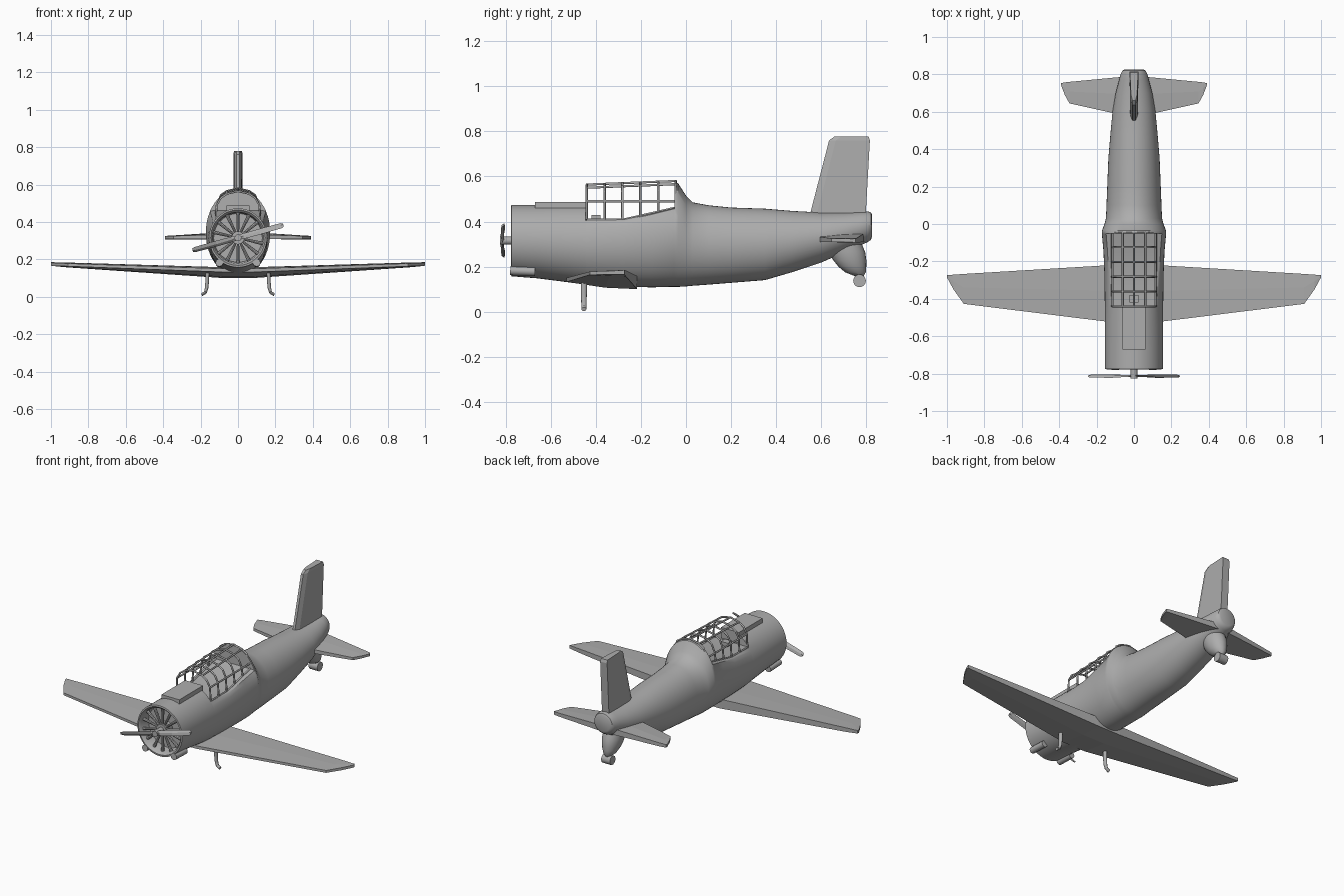
import bpy, bmesh, math
from mathutils import Vector, Matrix

if "Cube" in bpy.data.objects:
    bpy.data.objects.remove(bpy.data.objects["Cube"])

grey = bpy.data.materials.new("airframe_grey")
grey.diffuse_color = (0.42, 0.42, 0.42, 1)
grey.use_nodes = True
grey.node_tree.nodes["Principled BSDF"].inputs["Base Color"].default_value = grey.diffuse_color


def finish(name, bm, smooth=None):
    bmesh.ops.recalc_face_normals(bm, faces=bm.faces)
    me = bpy.data.meshes.new(name)
    bm.to_mesh(me)
    bm.free()
    ob = bpy.data.objects.new(name, me)
    bpy.context.collection.objects.link(ob)
    me.materials.append(grey)
    if smooth:
        bpy.ops.object.select_all(action='DESELECT')
        ob.select_set(True)
        bpy.context.view_layer.objects.active = ob
        bpy.ops.object.shade_smooth_by_angle(angle=math.radians(smooth))
    return ob


def loft(name, rings, smooth=None):
    bm = bmesh.new()
    vs = [[bm.verts.new(p) for p in r] for r in rings]
    n = len(vs[0])
    for a, b in zip(vs, vs[1:]):
        for i in range(n):
            j = (i + 1) % n
            bm.faces.new((a[i], a[j], b[j], b[i]))
    bm.faces.new(vs[0])
    bm.faces.new(vs[-1][::-1])
    return finish(name, bm, smooth)


def box(name, x, y, z):
    return loft(name, [[(x[0], y[i], z[0]), (x[1], y[i], z[0]), (x[1], y[i], z[1]), (x[0], y[i], z[1])]
                       for i in (0, 1)])


def rod(bm, a, b, r1, r2=None, seg=16):
    a, b = Vector(a), Vector(b)
    d = b - a
    m = Matrix.Translation((a + b) / 2) @ d.to_track_quat('Z', 'Y').to_matrix().to_4x4()
    bmesh.ops.create_cone(bm, cap_ends=True, segments=seg, radius1=r1,
                          radius2=r1 if r2 is None else r2, depth=d.length, matrix=m)


def tubes(name, paths, r):
    cu = bpy.data.curves.new(name, 'CURVE')
    cu.dimensions = '3D'
    cu.bevel_depth = r
    cu.bevel_resolution = 1
    cu.use_fill_caps = True
    for pts in paths:
        s = cu.splines.new('POLY')
        s.points.add(len(pts) - 1)
        for p, q in zip(s.points, pts):
            p.co = (*q, 1)
    cu.materials.append(grey)
    ob = bpy.data.objects.new(name, cu)
    bpy.context.collection.objects.link(ob)


# fuselage: ellipses (y, half width, bottom, top, height clamp for the open cockpit)
secs = [
    (-.70, .13, .185, .445, 1), (-.765, .137, .178, .452, 1), (-.777, .146, .168, .464, 1),
    (-.775, .155, .157, .473, 1), (-.66, .156, .148, .473, 1), (-.55, .156, .134, .474, 1),
    (-.445, .156, .12, .475, 1), (-.444, .156, .12, .475, .408), (-.28, .158, .11, .50, .408),
    (-.15, .163, .108, .54, .436), (-.051, .172, .11, .572, .46), (-.05, .172, .11, .575, 1),
    (-.035, .171, .11, .57, 1), (.0, .158, .112, .515, 1), (.03, .15, .115, .485, 1),
    (.1, .147, .12, .472, 1), (.2, .143, .128, .462, 1), (.35, .137, .14, .457, 1),
    (.47, .127, .175, .447, 1), (.6, .115, .218, .44, 1), (.7, .098, .262, .44, 1),
    (.77, .08, .292, .443, 1), (.805, .07, .308, .445, 1), (.82, .062, .318, .441, 1),
    (.826, .05, .332, .43, 1)]
rings = []
for y, w, b, t, c in secs:
    rings.append([(w * math.sin(k * math.tau / 48), y,
                   min(c, (b + t) / 2 + (t - b) / 2 * math.cos(k * math.tau / 48))) for k in range(48)])
loft("fuselage", rings, 35)

# radial engine with spokes
bm = bmesh.new()
C = Vector((0, 0, .315))
rod(bm, C + Vector((0, -.76, 0)), C + Vector((0, -.695, 0)), .035, seg=24)
for k in range(14):
    a = (k + .5) * math.tau / 14
    d = Vector((math.cos(a), 0, math.sin(a)))
    o = C + Vector((0, -.745, 0))
    rod(bm, o + d * .025, o + d * .14, .006, .010, 8)
finish("engine_spokes", bm, 35)

# propeller shaft and twisted two-blade propeller
bm = bmesh.new()
rod(bm, C + Vector((0, -.825, 0)), C + Vector((0, -.69, 0)), .018, seg=20)
finish("propeller_shaft", bm, 35)
rot = Matrix.Rotation(math.radians(-15.5), 3, 'Y')
rings = []
for x, h in ((-.252, .010), (-.24, .016), (-.12, .018), (-.03, .015), (0, .012),
             (.03, .015), (.12, .018), (.24, .016), (.252, .010)):
    tw = .55 * max(-1, min(1, x / .06))
    ring = []
    for u, v in ((-h, 0), (0, -.005), (h, 0), (0, .005)):
        p = Vector((x, v * math.cos(tw) + u * math.sin(tw), u * math.cos(tw) - v * math.sin(tw)))
        ring.append(rot @ p + Vector((0, -.813, .316)))
    rings.append(ring)
loft("propeller", rings)

# upper cowl fairing, sight and lower exhaust stubs
box("cowl_fairing", (-.062, .062), (-.67, -.435), (.42, .487))
box("gun_sight", (-.024, .024), (-.42, -.38), (.40, .43))
for s, side in ((1, "right"), (-1, "left")):
    bm = bmesh.new()
    rod(bm, (s * .10, -.78, .182), (s * .10, -.67, .178), .02, seg=12)
    finish("exhaust_" + side, bm, 35)


# wing and tailplane: stations (x, lead y, trail y, lead bottom/top, trail bottom/top)
def span(name, stations):
    full = [(-s[0],) + s[1:] for s in reversed(stations)] + list(stations)
    rings = []
    for x, le, te, lb, lt, tb, tt in full:
        m = le + (te - le) * .55
        rings.append([(x, le, lb), (x, le, lt), (x, m, lt + (tt - lt) * .85), (x, te, tt),
                      (x, te, tb), (x, m, lb + (tb - lb) * .8)])
    loft(name, rings)


span("wing", [(.08, -.53, -.217, .132, .15, .10, .158), (.91, -.427, -.267, .163, .178, .157, .183),
              (.965, -.35, -.271, .165, .181, .162, .184), (1, -.285, -.273, .166, .182, .166, .185)])
span("tailplane", [(.03, .575, .79, .308, .335, .31, .348), (.345, .645, .76, .309, .325, .306, .328),
                   (.37, .69, .757, .309, .325, .306, .327), (.39, .742, .753, .308, .323, .307, .325)])

# vertical fin
fin = [(.42, .547, .797, .02, .024), (.76, .635, .816, .018, .024), (.778, .66, .81, .016, .022)]
loft("tail_fin", [[(-.008, a, z), (.008, a, z), (w, a + .03, z), (v, b, z), (-v, b, z), (-w, a + .03, z)]
                  for z, a, b, w, v in fin])

# canopy frame: ribs plus lengthwise bars
def top(y):
    return .558 + (y + .44) * .04


def sill(y):
    return .408 + max(0, y + .28) * .23


ys = [-.44 + .079 * k for k in range(6)]


def section(y):
    t = top(y)
    half = [(.118, sill(y)), (.114, .49), (.092, t - .03), (.06, t - .008), (0, t + .006)]
    return [(-x, y, z) for x, z in half] + [(x, y, z) for x, z in half[-2::-1]]


ribs = [section(y) for y in ys]
bars = [[r[i] for r in ribs] for i in (0, 1, 3, 4, 5, 7, 8)]
tubes("canopy_frame", ribs + bars, .0055)

# main gear legs curving outward
for s, side in ((1, "right"), (-1, "left")):
    path = [(.163, .14, .014), (.165, .08, .013), (.168, .045, .012), (.175, .022, .011), (.194, .011, .011)]
    tang = [(0, -1), (0, -1), (.2, -1), (.6, -.8), (1, -.25)]
    rings = []
    for (x, z, r), t in zip(path, tang):
        t = Vector((t[0], 0, t[1])).normalized()
        n = Vector((-t.z, 0, t.x))
        rings.append([(s * (x + n.x * r * .75 * math.cos(a)), -.453 + r * math.sin(a), z + n.z * r * .75 * math.cos(a))
                      for a in [k * math.tau / 12 for k in range(12)]])
    loft("gear_leg_" + side, rings, 40)

# tail wheel fairing and wheel
fair = [(.30, .70, .08), (.265, .715, .08), (.23, .726, .074), (.20, .738, .062), (.175, .752, .046), (.158, .768, .02)]
loft("tail_wheel_fairing", [[(r * .75 * math.cos(k * math.tau / 24), y + r * math.sin(k * math.tau / 24), z)
                             for k in range(24)] for z, y, r in fair], 40)
bm = bmesh.new()
rod(bm, (-.03, .77, .137), (.03, .77, .137), .028, seg=24)
finish("tail_wheel", bm, 35)
